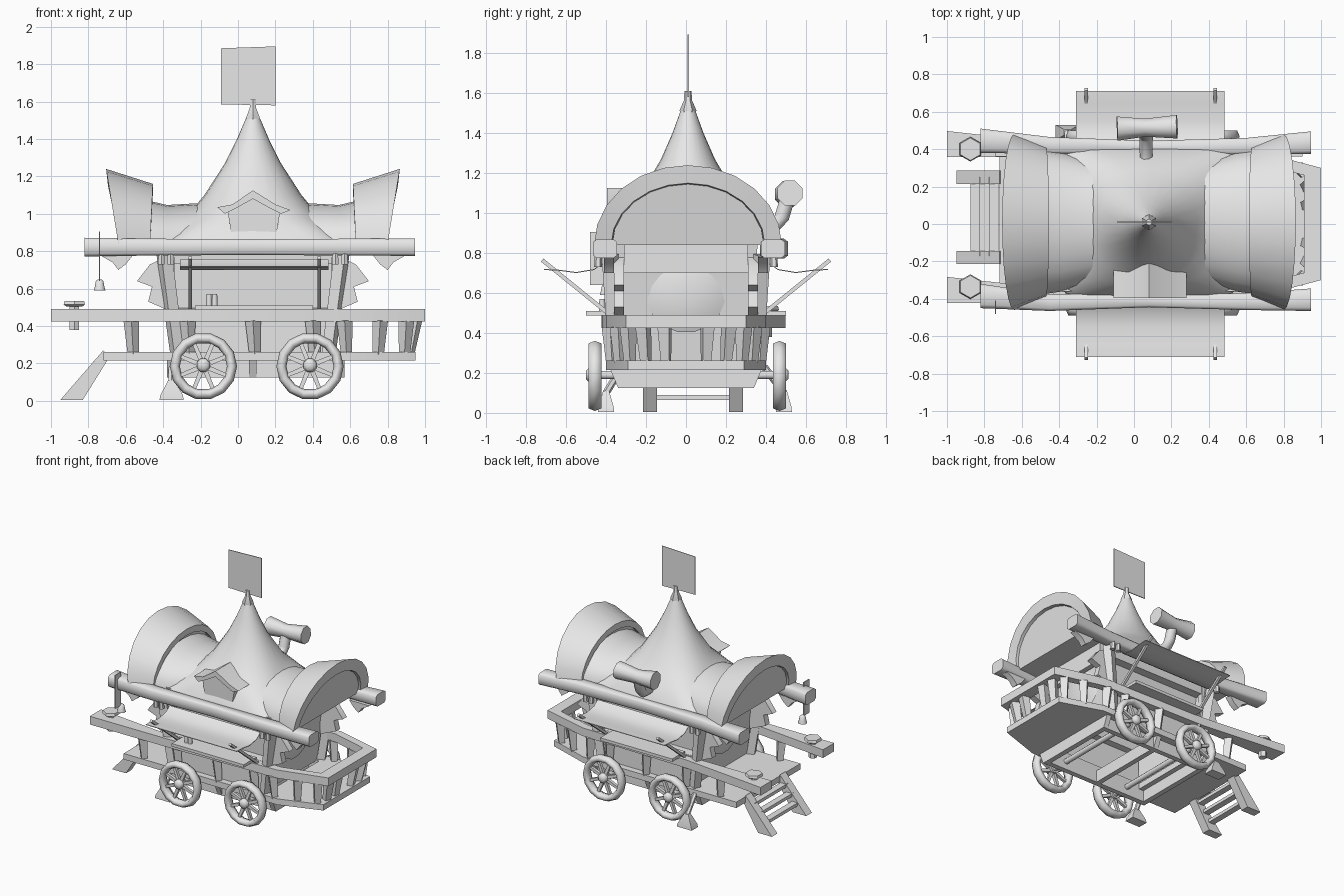
import bpy, bmesh, math
from mathutils import Vector

cube = bpy.data.objects.get("Cube")
if cube:
    bpy.data.objects.remove(cube, do_unlink=True)

grey = bpy.data.materials.new("plain_grey")
grey.use_nodes = True
grey.diffuse_color = (0.8, 0.8, 0.8, 1)
grey.node_tree.nodes["Principled BSDF"].inputs["Base Color"].default_value = (0.8, 0.8, 0.8, 1)

CX = 0.08            # centre of the house along x
SIDES = ((1, "left"), (-1, "right"))
ENDS = ((1, "porch"), (-1, "step"))


def finish(name, bm, angle=40):
    bmesh.ops.recalc_face_normals(bm, faces=bm.faces)
    mesh = bpy.data.meshes.new(name)
    bm.to_mesh(mesh)
    bm.free()
    mesh.materials.append(grey)
    mesh.shade_smooth()
    mesh.set_sharp_from_angle(angle=math.radians(angle))
    obj = bpy.data.objects.new(name, mesh)
    bpy.context.collection.objects.link(obj)
    return obj


def loft_mesh(rings, cyclic=False):
    bm = bmesh.new()
    rows = [[bm.verts.new(p) for p in ring] for ring in rings]
    n = len(rows[0])
    pairs = list(zip(rows, rows[1:])) + ([(rows[-1], rows[0])] if cyclic else [])
    for a, b in pairs:
        for i in range(n):
            j = (i + 1) % n
            bm.faces.new((a[i], a[j], b[j], b[i]))
    if not cyclic:
        bm.faces.new(rows[0])
        bm.faces.new(rows[-1])
    return bm


def loft(name, rings, angle=40):
    return finish(name, loft_mesh(rings), angle)


def box(name, lo, hi):
    (a, b, c), (d, e, f) = lo, hi
    return loft(name, [[(a, b, z), (d, b, z), (d, e, z), (a, e, z)] for z in (c, f)])


def prism(name, profile, y0, y1):
    return loft(name, [[(x, y, z) for x, z in profile] for y in (y0, y1)])


def pipe(name, path, radii, n=8, angle=50):
    pts = [Vector(p) for p in path]
    rings = []
    for i, p in enumerate(pts):
        d = pts[min(i + 1, len(pts) - 1)] - pts[max(i - 1, 0)]
        q = d.to_track_quat('Z', 'Y')
        rings.append([p + q @ Vector((radii[i] * math.cos(t), radii[i] * math.sin(t), 0))
                      for t in ((k + 0.5) * math.tau / n for k in range(n))])
    return loft(name, rings, angle)


def arch(x_top, x_base, half, height, n=12):
    out = []
    for k in range(n + 1):
        t = math.pi * k / n
        s = math.sin(t)
        out.append((x_base + (x_top - x_base) * s, 0.01 + half * math.cos(t), 0.84 + height * s))
    return out


# Deck around an open middle, chassis boards
porch = [(0.5, -0.4), (0.62, -0.4), (0.95, -0.29), (0.95, 0.29), (0.62, 0.4), (0.5, 0.4)]
loft("porch_deck", [[(x, y, z) for x, y in porch] for z in (0.215, 0.262)])
box("step_deck", (-0.72, -0.4, 0.215), (-0.3, 0.4, 0.262))
for x in (-0.36, 0.08, 0.55):
    loft("chassis_cross_board", [[(x - 0.02, -w, z), (x + 0.02, -w, z), (x + 0.02, w, z), (x - 0.02, w, z)]
                                 for z, w in ((0.125, 0.34), (0.22, 0.38))])
for s, side in SIDES:
    box(side + "_deck_edge", (-0.3, s * 0.35 - 0.05, 0.215), (0.5, s * 0.35 + 0.05, 0.262))
    box(side + "_chassis_beam", (-0.36, s * 0.32 - 0.02, 0.125), (0.57, s * 0.32 + 0.02, 0.22))

# Wheels and axles
for x in (-0.185, 0.385):
    pipe("axle", [(x, -0.46, 0.19), (x, 0.46, 0.19)], [0.022] * 2)
    for s, side in SIDES:
        y = s * 0.462 + 0.006
        rim = []
        for k in range(14):
            t = math.tau * k / 14
            rim.append([(x + math.cos(t) * (0.153 + 0.027 * math.cos(a)), y + 0.038 * math.sin(a),
                         0.185 + math.sin(t) * (0.153 + 0.027 * math.cos(a)))
                        for a in (math.tau * m / 6 for m in range(6))])
        finish(side + "_wheel_rim", loft_mesh(rim, True), 75)
        pipe(side + "_wheel_hub", [(x, y - s * 0.03, 0.19), (x, y + s * 0.03, 0.19), (x, y + s * 0.045, 0.19)],
             [0.038, 0.038, 0.022])
        for k in range(8):
            t = math.tau * (k + 0.5) / 8
            pipe(side + "_wheel_spoke", [(x + r * math.cos(t), y, 0.187 + r * math.sin(t)) for r in (0.02, 0.145)],
                 [0.018, 0.014], 4)

# Handrail around the porch, running out into two shafts
edge = [(-1, 0.46, -1, 0.32), (-0.3, 0.42, -0.3, 0.36), (0.62, 0.4, 0.62, 0.34), (1, 0.3, 0.91, 0.26)]
rail = []
for s in (1, -1):
    part = [[(xo, s * yo + (0.037 if xo < -0.9 else 0), z) for z in (0.425, 0.49)] +
            [(xi, s * yi + (0.037 if xi < -0.9 else 0), z) for z in (0.49, 0.425)] for xo, yo, xi, yi in edge]
    rail += part[::s]
loft("handrail", rail, 30)

# Balusters
for s, side in SIDES:
    for x in (-0.56, -0.26, 0.09, 0.41, 0.58):
        pipe(side + "_baluster", [(x, s * 0.37, 0.25), (x - 0.01, s * 0.38, 0.43)], [0.03, 0.042], 4)
    for x, y in ((0.75, 0.33), (0.89, 0.28)):
        pipe(side + "_porch_baluster", [(x, s * y, 0.25), (x + 0.01, s * (y + 0.01), 0.43)], [0.03, 0.042], 4)
for y in (-0.2, -0.1, 0.1, 0.2):
    pipe("end_baluster", [(0.915, y, 0.25), (0.945, y * 1.07, 0.43)], [0.03, 0.042], 4)

# Shaft knobs
for y in (0.4, -0.335):
    pipe("shaft_peg", [(-0.875, y, 0.38), (-0.875, y, 0.515)], [0.03, 0.03], 6)
    pipe("shaft_knob", [(-0.875, y, z) for z in (0.505, 0.515, 0.535)], [0.05, 0.066, 0.06], 6)

# House body, open below, with recessed serving windows
body = loft_mesh([[(CX - w, -d, z), (CX + w, -d, z), (CX + w, d, z), (CX - w, d, z)]
                  for z, w, d in ((0.25, 0.385, 0.33), (0.48, 0.41, 0.34), (0.745, 0.445, 0.35), (0.86, 0.46, 0.36))])
bmesh.ops.recalc_face_normals(body, faces=body.faces)
windows = [f for f in body.faces
           if abs(f.normal.y) > 0.7 and 0.5 < f.calc_center_median().z < 0.7]
bmesh.ops.inset_individual(body, faces=windows, thickness=0.015)
bmesh.ops.inset_individual(body, faces=windows, thickness=0.002, depth=-0.07)
bmesh.ops.delete(body, geom=[f for f in body.faces if f.calc_center_median().z < 0.3], context='FACES')
finish("house_body", body, 20)

# Corner posts, carved brackets, counters and awnings
bracket = [(0.42, 0.79), (0.55, 0.73), (0.62, 0.64), (0.54, 0.61), (0.56, 0.53), (0.42, 0.47)]
hook = [(0.64, 0.78), (0.68, 0.73), (0.72, 0.7), (0.75, 0.74), (0.82, 0.78)]
sag = [(0.41, 0.75), (0.46, 0.715), (0.55, 0.7), (0.64, 0.712), (0.71, 0.715)]
for s, side in SIDES:
    for e, end in ENDS:
        tag = side + "_" + end
        pipe(tag + "_corner_post", [(CX + e * 0.405, s * 0.35, 0.25), (CX + e * 0.475, s * 0.38, 0.79)],
             [0.04, 0.045], 4)
        prism(tag + "_bracket", [(CX + e * x, z) for x, z in bracket], s * 0.31, s * 0.36)
        prism(tag + "_beam_hook", [(CX + e * x, z) for x, z in hook], s * 0.36, s * 0.41)
        for dx in (0.44, 0.49):
            x = CX + e * dx
            pipe(tag + "_peg", [(x, s * 0.44, 0.73), (x, s * 0.44, 0.8)], [0.02, 0.017], 6)
        x = CX + 0.01 + e * 0.345
        pipe(tag + "_awning_strut", [(x, s * 0.38, 0.49), (x, s * 0.72, 0.765)], [0.014, 0.014], 4)
    box(side + "_counter", (-0.23, s * 0.42 - 0.08, 0.487), (0.4, s * 0.42 + 0.08, 0.51))
    loft(side + "_awning", [[(-0.31, s * y, z), (0.485, s * y, z), (0.485, s * y, z + 0.005), (-0.31, s * y, z + 0.005)]
                            for y, z in sag])
    box(side + "_lower_wall", (-0.31, s * 0.335 - 0.015, 0.25), (0.47, s * 0.335 + 0.015, 0.49))
for x in (-0.155, -0.125):
    pipe("mug", [(x, -0.42, 0.51), (x, -0.42, 0.57)], [0.017, 0.015])

# Eave beams, thick at the ends
for s, side in SIDES:
    tip = 0.445 if s > 0 else 0.385
    rings = []
    for x, y, w, h in ((-0.82, tip, 0.065, 0.05), (-0.45, 0.42, 0.045, 0.045), (CX, 0.41, 0.035, 0.042),
                       (0.6, 0.415, 0.045, 0.045), (0.945, 0.435 if s > 0 else 0.405, 0.06, 0.047)):
        rings.append([(x, s * y + w * a, 0.822 + h * b) for a, b in
                      ((-1, -0.7), (-0.7, -1), (0.7, -1), (1, -0.7), (1, 0.7), (0.7, 1), (-0.7, 1), (-1, 0.7))])
    loft(side + "_eave_beam", rings, 50)

# Vaulted roof, flared end hoods and their gables
loft("roof_vault", [arch(CX + x, CX + x, half, h) for x, half, h in
                    ((-0.6, 0.39, 0.24), (-0.46, 0.37, 0.207), (-0.32, 0.33, 0.215), (0, 0.3, 0.2),
                     (0.32, 0.33, 0.215), (0.46, 0.37, 0.207), (0.6, 0.39, 0.24))])
for e, end in ENDS:
    edges = [arch(CX + e * xt, CX + e * xb, half, h) for xt, xb, half, h in
             ((0.785, 0.72, 0.47, 0.4), (0.535, 0.55, 0.4, 0.32), (0.535, 0.55, 0.36, 0.27), (0.775, 0.71, 0.385, 0.31))]
    loft(end + "_roof_hood", list(zip(*edges)))
    loft(end + "_gable", [arch(CX + e * xt, CX + e * xb, 0.38, 0.305) for xt, xb in ((0.57, 0.57), (0.75, 0.695))])
    x = CX + e * 0.48
    box(end + "_door_header", (x - 0.02, -0.31, 0.7), (x + 0.02, 0.31, 0.845))
    x = CX + e * 0.42
    pipe(end + "_door_boss", [(x, 0, 0.6), (x + e * 0.02, 0, 0.6), (x + e * 0.035, 0, 0.6)], [0.2, 0.15, 0.06], 16, 70)

# Tent spire: rounded rectangle at the eaves, circle at the top
spire = []
for z, rx, ry, p in ((0.84, 0.55, 0.4, 6), (0.9, 0.46, 0.38, 4.5), (0.97, 0.375, 0.335, 3.2), (1.04, 0.31, 0.285, 2.6),
                     (1.1, 0.26, 0.235, 2.2), (1.27, 0.15, 0.135, 2), (1.4, 0.085, 0.078, 2), (1.51, 0.038, 0.038, 2)):
    ring = []
    for k in range(24):
        c, s = math.cos(math.tau * k / 24), math.sin(math.tau * k / 24)
        ring.append((CX + rx * math.copysign(abs(c) ** (2 / p), c), 0.01 + ry * math.copysign(abs(s) ** (2 / p), s), z))
    spire.append(ring)
loft("roof_spire", spire, 50)
pipe("spire_finial", [(CX, 0.01, z) for z in (1.505, 1.515, 1.565, 1.61)], [0.04, 0.042, 0.02, 0.018], 6)
prism("flag", [(-0.09, 1.585), (0.2, 1.58), (0.2, 1.895), (-0.09, 1.885)], 0.008, 0.014)

# Dormer window
prism("dormer_body", [(-0.03, 0.86), (0.2, 0.86), (0.225, 1.01), (CX, 1.09), (-0.055, 1.01)], -0.365, -0.12)
prism("dormer_roof", [(-0.11, 1.035), (-0.07, 1.0), (-0.01, 1.03), (CX, 1.08), (0.17, 1.03), (0.23, 1.0),
                      (0.28, 1.02), (0.2, 1.05), (CX, 1.125), (-0.03, 1.05)], -0.395, -0.18)

# Stove chimney
pipe("chimney_pipe", [(0.065, 0.3, 0.93), (0.065, 0.45, 0.94), (0.065, 0.48, 0.98), (0.065, 0.51, 1.08)],
     [0.036, 0.038, 0.04, 0.04])
pipe("chimney_cap", [(-0.09, 0.51, 1.095), (0.06, 0.515, 1.09), (0.23, 0.52, 1.1)], [0.07, 0.052, 0.068])

# Hanging sign and bell
box("hanging_sign", (-0.743, -0.48, 0.64), (-0.737, -0.41, 0.905))
pipe("bell", [(-0.74, -0.4, z) for z in (0.59, 0.61, 0.64, 0.65)], [0.034, 0.028, 0.022, 0.01])

# Boarding steps
stringer = [(-0.95, 0.005), (-0.83, 0.005), (-0.69, 0.23), (-0.72, 0.27)]
for y in (-0.18, 0.25):
    prism("step_stringer", stringer, y - 0.035, y + 0.035)
for x, z in ((-0.85, 0.065), (-0.8, 0.125), (-0.75, 0.185)):
    box("step_tread", (x - 0.025, -0.17, z), (x + 0.025, 0.25, z + 0.025))

# Jack feet
for y in (-0.4, 0.49):
    loft("jack_foot", [[(-0.355 + w * a, y + d * b, z) for a, b in ((-1, -1), (1, -1), (1, 1), (-1, 1))]
                       for z, w, d in ((0.005, 0.065, 0.04), (0.03, 0.06, 0.038), (0.11, 0.018, 0.015))])
    pipe("jack_leg", [(-0.355, y, 0.1), (-0.355, y * 0.8, 0.23)], [0.018, 0.018], 6)
